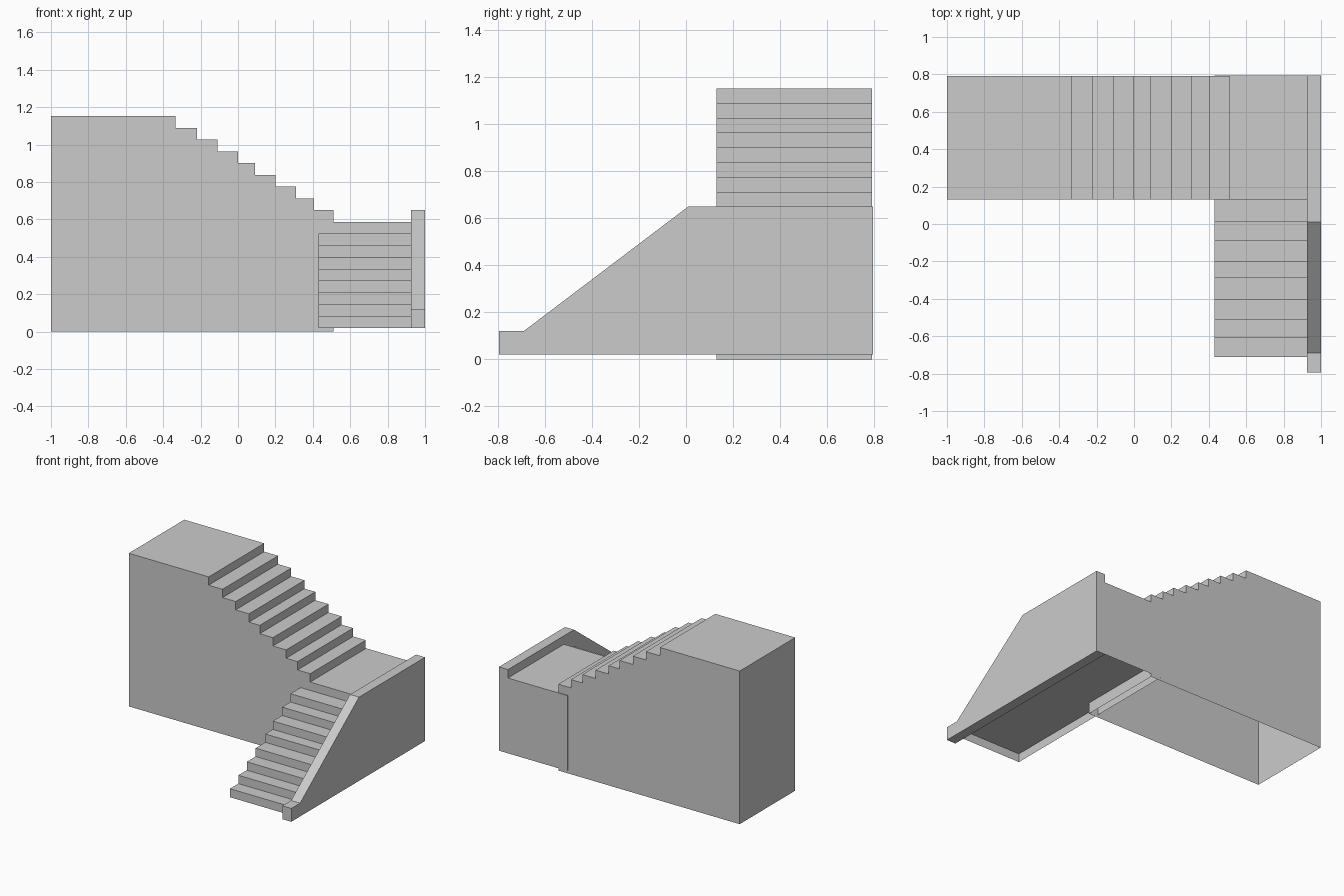
import bpy, bmesh

if "Cube" in bpy.data.objects:
    bpy.data.objects.remove(bpy.data.objects["Cube"])


def prism(name, profile, place, lo, hi, open_bottom=False, ceiling=None):
    """Extrude a 2D profile between lo and hi; place maps (a, z, depth) to xyz."""
    bm = bmesh.new()
    ends = [[bm.verts.new(place(a, z, d)) for a, z in profile] for d in (lo, hi)]
    for ring in ends:
        bm.faces.new(ring)
    n = len(profile)
    for i in range(n):
        j = (i + 1) % n
        bm.faces.new((ends[0][i], ends[0][j], ends[1][j], ends[1][i]))
    bmesh.ops.recalc_face_normals(bm, faces=bm.faces)
    if open_bottom:
        down = [f for f in bm.faces if f.normal.z < -0.9]
        bmesh.ops.delete(bm, geom=down, context='FACES_ONLY')
    if ceiling:
        a0, a1, z = ceiling
        corners = ((a0, lo), (a1, lo), (a1, hi), (a0, hi))
        f = bm.faces.new([bm.verts.new(place(a, z, d)) for a, d in corners])
        f.normal_update()
        if f.normal.z > 0:
            f.normal_flip()
    mesh = bpy.data.meshes.new(name)
    bm.to_mesh(mesh)
    bm.free()
    obj = bpy.data.objects.new(name, mesh)
    bpy.context.collection.objects.link(obj)
    return obj


def steps(start, edges, levels):
    """Stair outline: each riser at an edge changes height to the next level."""
    pts, z = [], start
    for e, level in zip(edges, levels):
        pts += [(e, z), (e, level)]
        z = level
    return pts


def along_x(a, z, d):
    return (a, d, z)


def along_y(a, z, d):
    return (d, a, z)


RISE = 0.0628

# upper flight: hollow block with an open underside, descending towards +x
upper_edges = [-0.335, -0.22, -0.11, 0.0, 0.09, 0.2, 0.31, 0.405, 0.51]
upper_levels = [1.152 - RISE * (i + 1) for i in range(8)] + [0.0]
upper = [(-1, 0), (-1, 1.152)] + steps(1.152, upper_edges, upper_levels)
prism("upper_flight", upper, along_x, 0.13, 0.79, open_bottom=True)

# lower flight and corner landing, with a shallow recess underneath
lower_edges = [-0.71, -0.61, -0.51, -0.405, -0.29, -0.2, -0.09, 0.01, 0.13]
lower_levels = [0.084 + RISE * i for i in range(9)]
lower = steps(0.02, lower_edges, lower_levels) + [(0.795, lower_levels[-1]), (0.795, 0.02)]
prism("lower_flight_and_landing", lower, along_y, 0.43, 0.925,
      open_bottom=True, ceiling=(-0.61, 0.795, 0.084))

# sloped side wall
wall = [(-0.795, 0.02), (-0.795, 0.12), (-0.69, 0.12),
        (0.01, 0.65), (0.795, 0.65), (0.795, 0.02)]
prism("side_wall", wall, along_y, 0.925, 1.0)
